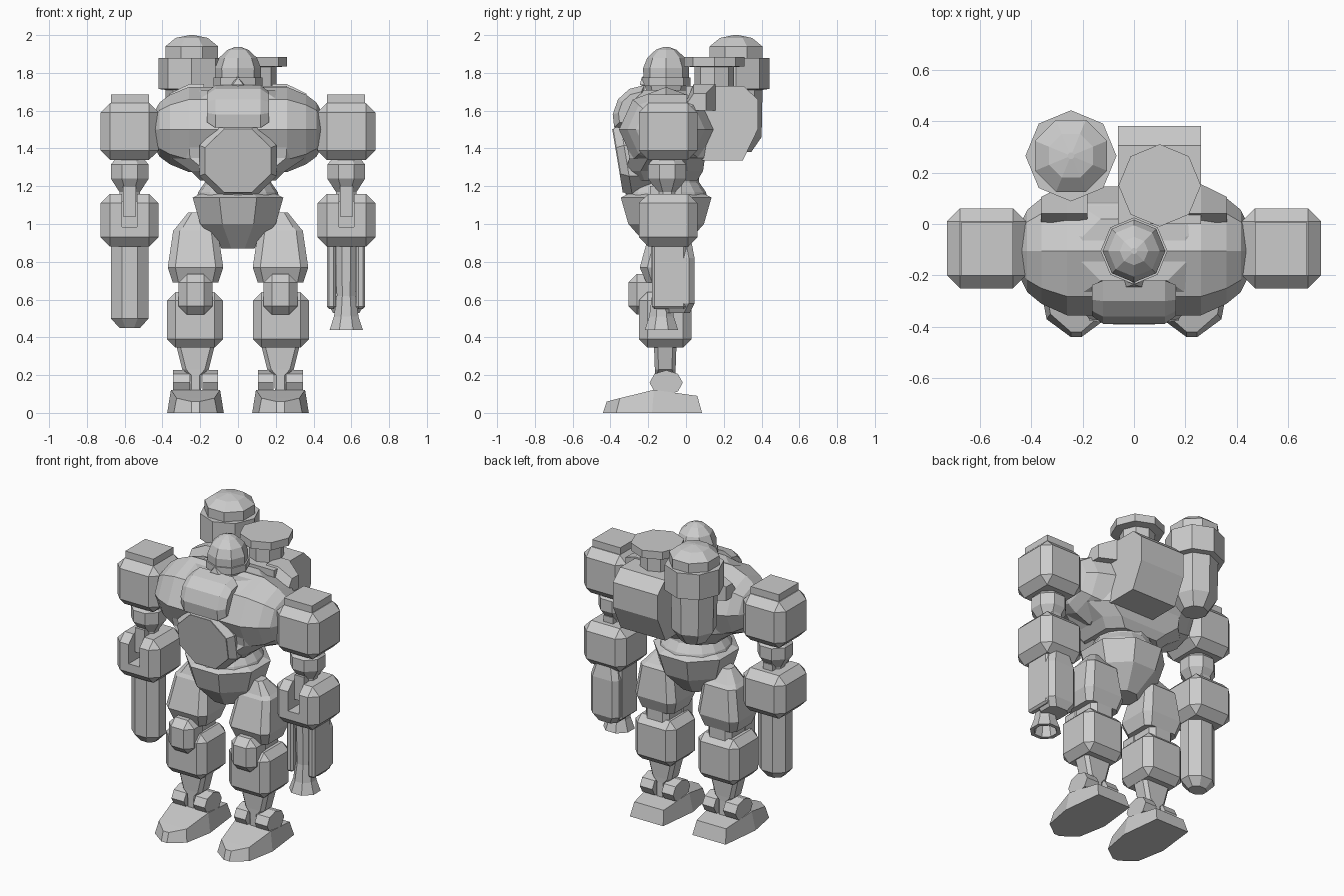
import bpy, bmesh
from math import sin, cos, pi

if "Cube" in bpy.data.objects:
    bpy.data.objects.remove(bpy.data.objects["Cube"])


def make(name, bm):
    bmesh.ops.recalc_face_normals(bm, faces=bm.faces)
    me = bpy.data.meshes.new(name)
    bm.to_mesh(me)
    bm.free()
    ob = bpy.data.objects.new(name, me)
    bpy.context.collection.objects.link(ob)
    return ob


def loft(name, rings, s=1):
    """Skin a list of equal-length rings; s=-1 mirrors in x."""
    bm = bmesh.new()
    vs = [[bm.verts.new((s * p[0], p[1], p[2])) for p in r] for r in rings]
    n = len(vs[0])
    for a, b in zip(vs, vs[1:]):
        for i in range(n):
            j = (i + 1) % n
            bm.faces.new((a[i], a[j], b[j], b[i]))
    bm.faces.new(vs[0])
    bm.faces.new(vs[-1])
    return make(name, bm)


def turned(name, cx, cy, prof, flat=False, s=1, n=8, sy=1):
    """Vertical faceted turning from (radius, z) pairs; flat puts flats on the axes."""
    k = 1 / cos(pi / n) if flat else 1
    ph = pi / n if flat else 0
    return loft(name, [[(cx + k * r * cos(2 * pi * i / n + ph), cy + sy * k * r * sin(2 * pi * i / n + ph), z)
                        for i in range(n)] for r, z in prof], s)


def barrel_x(name, cy, cz, prof, s=1, kz=1):
    """Octagonal turning along x from (x, radius) pairs."""
    return loft(name, [[(x, cy + r * cos(pi * i / 4), cz + kz * r * sin(pi * i / 4))
                        for i in range(8)] for x, r in prof], s)


def stack(name, cx, secs, s=1):
    """Vertical loft of chamfered rectangles: (z, half_x, y0, y1, chamfer)."""
    rings = []
    for z, h, a, b, c in secs:
        rings.append([(cx + x, y, z) for x, y in (
            (-h + c, a), (h - c, a), (h, a + c), (h, b - c),
            (h - c, b), (-h + c, b), (-h, b - c), (-h, a + c))])
    return loft(name, rings, s)


def box(name, x, y, z, chamfer=0, s=1):
    """Box from (min, max) ranges with optional chamfered edges."""
    x = sorted((s * x[0], s * x[1]))
    bm = bmesh.new()
    bmesh.ops.create_cube(bm, size=1)
    for v in bm.verts:
        v.co = [r[0] + (c + .5) * (r[1] - r[0]) for r, c in zip((x, y, z), v.co)]
    if chamfer:
        bmesh.ops.bevel(bm, geom=bm.edges[:], offset=chamfer, segments=1, affect='EDGES')
    return make(name, bm)


def cut(ob, cutter):
    m = ob.modifiers.new("cut", 'BOOLEAN')
    m.operation = 'DIFFERENCE'
    m.solver = 'EXACT'
    m.object = cutter
    cutter.hide_render = True
    cutter.hide_viewport = True


LX, AX, CY = 0.225, 0.573, -0.105

for s, side in ((1, "left"), (-1, "right")):
    # Foot: sections from heel to toe (y bottom, y top, half widths, height)
    foot = [(.085, .06, .12, .105, .09), (-.18, -.17, .15, .13, .122),
            (-.37, -.35, .115, .1, .078), (-.44, -.42, .02, .02, .06)]
    loft(side + "_foot", [[(LX - wb, yb, 0), (LX + wb, yb, 0), (LX + wt, yt, h), (LX - wt, yt, h)]
                          for yb, yt, wb, wt, h in foot], s)
    # Ankle hinge and lower shin
    for i, (a, b) in enumerate(((.105, .188), (.255, .345))):
        barrel_x(f"{side}_ankle_hinge_{i}", CY, .16, [(a, .088), (b, .088)], s, .75)
    stack(side + "_ankle", LX, [(.11, .03, -.165, -.05, .01), (.2, .032, -.165, -.055, .01),
                                (.23, .07, -.165, -.055, .02), (.37, .105, -.17, -.05, .02)], s)
    # Shin block, knee cap, knee core
    box(side + "_shin", (.08, .375), (-.25, .03), (.345, .64), .045, s)
    box(side + "_knee_cap", (.135, .315), (-.305, -.12), (.52, .735), .045, s)
    stack(side + "_knee_core", LX, [(.58, .085, -.2, 0, .03), (.8, .085, -.2, 0, .03)], s)
    # Thigh and hip joint
    stack(side + "_thigh", LX, [(.69, .12, -.21, .0, .03), (.77, .147, -.245, .03, .04),
                                (.965, .118, -.19, .01, .035), (.985, .1, -.175, -.01, .035),
                                (1.06, .04, -.145, -.065, .02)], s)

    # Shoulder block with top plate
    box(side + "_shoulder", (.42, .727), (-.25, .06), (1.34, 1.64), .05, s)
    box(side + "_shoulder_plate", (.47, .672), (-.2, .005), (1.63, 1.685), 0, s)
    # Upper arm, elbow, forearm with slot
    turned(side + "_upper_arm", AX, -.1, [(.07, 1.38), (.07, 1.35), (.1, 1.315), (.1, 1.24),
                                          (.055, 1.17), (.055, 1.12)], True, s)
    box(side + "_elbow", (.54, .608), (-.19, -.02), (1.04, 1.2), 0, s)
    fore = box(side + "_forearm", (.42, .727), (-.25, .06), (.88, 1.16), .05, s)
    cut(fore, box(side + "_slot_cutter", (.535, .613), (-.3, -.06), (.985, 1.3), 0, s))
    # Torso cone into shoulder, rear shoulder fairing
    barrel_x(side + "_chest_side", CY, 1.5, [(.19, .25), (.26, .25), (.36, .205), (.415, .16), (.455, .08)], s, .9)
    loft(side + "_rear_fairing", [[(x, -.02, 1.6), (x, y, 1.6), (x, y, z), (x, .04, z)]
                                  for x, y, z in ((.18, .155, 1.74), (.26, .155, 1.74), (.362, .105, 1.69))], s)

# Club on one arm
turned("club", -AX, -.1, [(.1, .92), (.1, .5), (.055, .45)], True, sy=.85)
# Gun on the other: housing, side cheeks, flared hollow barrel
stack("gun_housing", AX, [(.53, .07, -.12, .02, .03), (.58, .1, -.12, .045, .03),
                          (.82, .1, -.12, .045, .03), (.9, .08, -.12, .03, .03)])
for i, x in enumerate((.47, .625)):
    box(f"gun_cheek_{i}", (x, x + .048), (-.18, .0), (.55, .9), .012)
turned("gun_barrel", AX, -.13, [(.055, .9), (.05, .62), (.065, .51), (.088, .44), (.065, .44), (.04, .54)], True)

# Pelvis bowl and waist
turned("pelvis", 0, CY, [(.2, 1.16), (.24, 1.14), (.2, 1.0), (.085, .87)], True)
turned("waist", 0, CY, [(.225, 1.12), (.21, 1.17), (.175, 1.22), (.17, 1.3)], n=16)

# Torso barrel and belly
barrel_x("chest", CY, 1.5, [(-.2, .25), (.2, .25)], kz=.9)
stack("torso", 0, [(1.23, .2, -.3, .06, .08), (1.28, .25, -.32, .09, .08), (1.35, .355, -.3, .1, .1),
                   (1.5, .36, -.33, .12, .1), (1.65, .32, -.28, .08, .1), (1.71, .2, -.22, .02, .07)])

# Front belly disc, tilted with height
disc = []
for dy, r in ((.16, .2), (.03, .205), (-.012, .175), (-.018, .175)):
    pts = [(r / cos(pi / 8) * cos(pi * i / 4 + pi / 8), r / cos(pi / 8) * sin(pi * i / 4 + pi / 8)) for i in range(8)]
    disc.append([(x, -.345 + dy - .16 * z, 1.335 + z * .96) for x, z in pts])
loft("belly_disc", disc)

# Curved collar plate above the disc
prof = [(-.22, 1.735), (-.3, 1.715), (-.36, 1.66), (-.388, 1.58), (-.38, 1.51), (-.22, 1.51)]
mid_y, mid_z = -.28, 1.61
loft("collar_plate", [[(x, mid_y + k * (y - mid_y), mid_z + k * (z - mid_z)) for y, z in prof]
                      for x, k in ((-.163, .72), (-.12, 1), (.12, 1), (.163, .72))])

# Head with brow ring and nose
turned("head", 0, CY, [(.1, 1.68), (.12, 1.76), (.122, 1.825), (.1, 1.88), (.055, 1.922), (.012, 1.938)])
turned("jaw_ring", 0, CY, [(.13, 1.73), (.13, 1.775)])
loft("nose", [[(-.045, -.19, 1.735), (.045, -.19, 1.735), (0, -.19, 1.81)],
              [(-.03, -.245, 1.735), (.03, -.245, 1.735), (0, -.235, 1.775)]])

# Backpack and chimney
pack = [(0, 1.73), (.305, 1.73), (.38, 1.66), (.38, 1.5), (.3, 1.335), (.09, 1.335), (0, 1.42)]
loft("backpack", [[(x, y, z) for y, z in pack] for x in (-.062, .26)])
turned("chimney", .1, .15, [(.105, 1.68), (.105, 1.83), (.16, 1.835), (.16, 1.885)])

# Boiler tank with domed cap
turned("boiler", -.245, .265, [(.08, 1.38), (.135, 1.46), (.14, 1.71), (.177, 1.715), (.177, 1.88), (.15, 1.88)])
turned("boiler_dome", -.245, .265, [(.14, 1.87), (.14, 1.94), (.085, 1.985), (.012, 2.0)], True)
